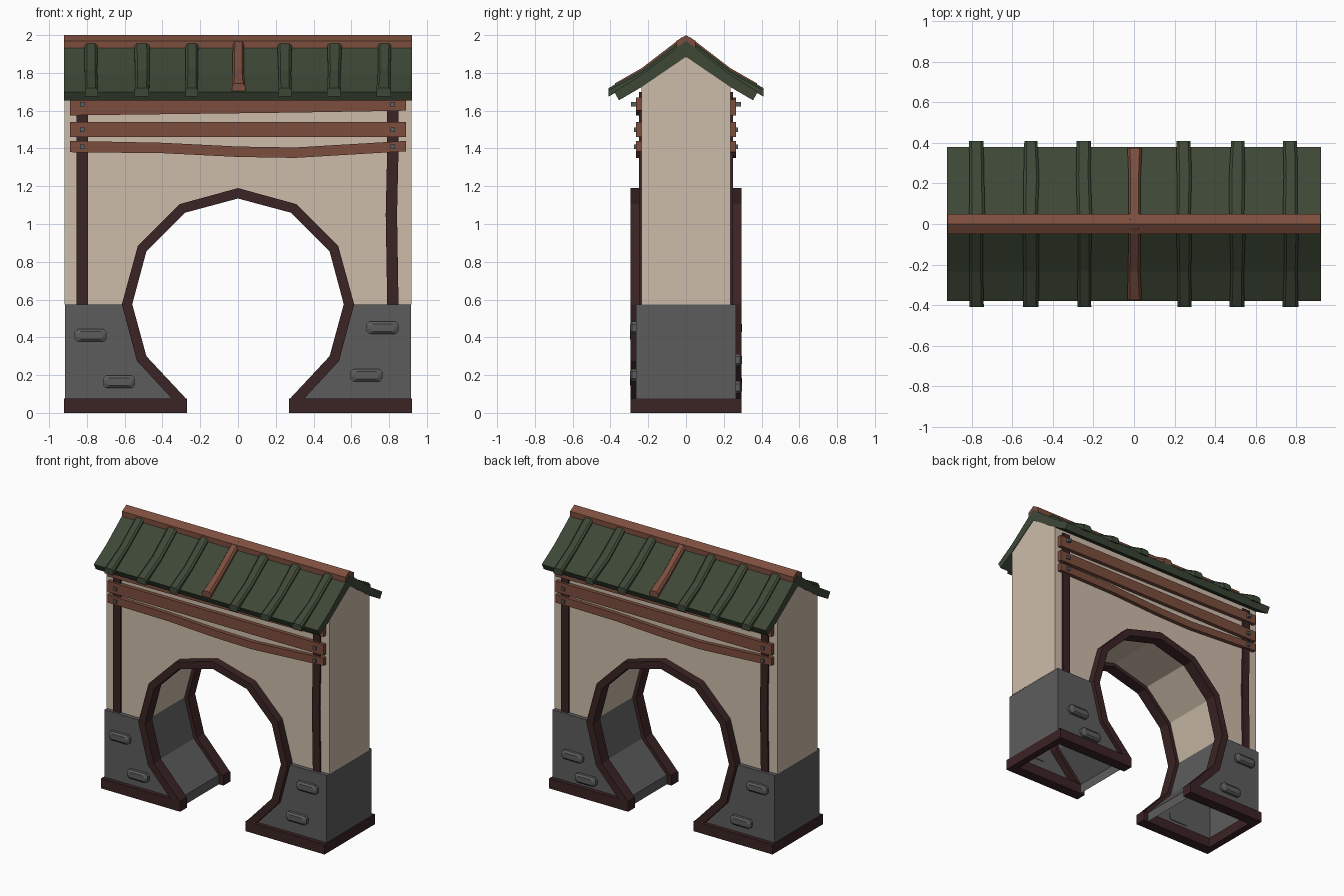
import bpy, bmesh, random

random.seed(4)
if "Cube" in bpy.data.objects:
    bpy.data.objects.remove(bpy.data.objects["Cube"], do_unlink=True)


def material(name, rgb):
    m = bpy.data.materials.new(name)
    m.use_nodes = True
    m.diffuse_color = (*rgb, 1)
    m.node_tree.nodes["Principled BSDF"].inputs["Base Color"].default_value = (*rgb, 1)
    return m


PLASTER = material("cream plaster", (0.61, 0.505, 0.40))
STONE = material("grey stone", (0.108, 0.108, 0.108))
DARK = material("dark wood", (0.044, 0.017, 0.018))
BROWN = material("red brown wood", (0.20, 0.075, 0.048))
GREEN = material("green roof", (0.047, 0.064, 0.037))
IRON = material("iron", (0.10, 0.115, 0.13))


def loft(name, rings, mat, open_below=None):
    """Skin a list of equal-length closed rings and cap both ends."""
    bm = bmesh.new()
    vs = [[bm.verts.new(p) for p in ring] for ring in rings]
    n = len(vs[0])
    for a, b in zip(vs, vs[1:]):
        for i in range(n):
            j = (i + 1) % n
            bm.faces.new((a[i], a[j], b[j], b[i]))
    bm.faces.new(vs[0][::-1])
    bm.faces.new(vs[-1])
    bmesh.ops.recalc_face_normals(bm, faces=bm.faces)
    if open_below is not None:
        bm.normal_update()
        under = [f for f in bm.faces if f.normal.z < -0.9
                 and f.calc_center_median().z < open_below]
        bmesh.ops.delete(bm, geom=under, context="FACES_ONLY")
    mesh = bpy.data.meshes.new(name)
    bm.to_mesh(mesh)
    bm.free()
    mesh.materials.append(mat)
    ob = bpy.data.objects.new(name, mesh)
    bpy.context.collection.objects.link(ob)
    return ob


def along_y(name, pts, y0, y1, mat, s=1, **kw):
    """Extrude an x-z outline in y; s = -1 turns it half round z."""
    return loft(name, [[(s * x, s * y, z) for x, z in pts] for y in (y0, y1)], mat, **kw)


def along_x(name, pts, x0, x1, mat):
    """Extrude a y-z outline in x."""
    return loft(name, [[(x, y, z) for y, z in pts] for x in (x0, x1)], mat)


def box(x0, x1, z0, z1):
    return [(x0, z0), (x1, z0), (x1, z1), (x0, z1)]


def flip(pts):
    return [(-x, z) for x, z in pts]


# Arch outlines, right-hand half from the ground to the crown
inner = [(0.27, 0.07), (0.485, 0.30), (0.56, 0.575), (0.485, 0.855), (0.28, 1.06), (0, 1.135)]
outer = [(0.345, 0.07), (0.535, 0.275), (0.615, 0.575), (0.53, 0.885), (0.31, 1.105), (0, 1.19)]
middle = [((a + c) / 2, (b + d) / 2) for (a, b), (c, d) in zip(inner, outer)]


def whole(half):
    return half + flip(half[-2::-1])


# Plastered wall with gable
top = 1.71
along_y("wall", [(0.918, top), (0.918, 0.575)] + whole(middle[2:])
        + [(-0.918, 0.575), (-0.918, top)], -0.235, 0.235, PLASTER, open_below=0.6)
along_x("gable", [(-0.235, top), (0.235, top), (0.235, 1.75), (0, 1.92), (-0.235, 1.75)],
        -0.918, 0.918, PLASTER)

# Stone legs, hollow underneath
leg = [(0.916, 0.0), (0.916, 0.575), middle[2], middle[1], middle[0], (middle[0][0], 0.0)]
for side, pts in (("left", leg), ("right", flip(leg))):
    along_y("stone_leg_" + side, pts, -0.265, 0.265, STONE, open_below=0.05)
    end = box(0.868, 0.92, 0, 0.075)
    along_y("base_end_" + side, end if side == "left" else flip(end), -0.293, 0.293, DARK)

# Raised stones: x, z on each face (in the turned frame for the back)
bricks = {1: [(-0.78, 0.41), (-0.63, 0.165), (0.765, 0.45), (0.68, 0.20)],
          -1: [(-0.74, 0.28), (-0.63, 0.135), (0.78, 0.45), (0.65, 0.165)]}


def brick(name, x, z, s):
    rings = []
    for y, w, h in ((-0.26, 0.085, 0.033), (-0.285, 0.085, 0.033), (-0.296, 0.068, 0.02)):
        c = 0.015
        pts = [(w, h - c), (w - c, h), (c - w, h), (-w, h - c),
               (-w, c - h), (c - w, -h), (w - c, -h), (w, c - h)]
        rings.append([(s * (x + a), s * y, z + b) for a, b in pts])
    loft(name, rings, STONE)


# Timber on the front, repeated half turned on the back
for face, s in (("front", 1), ("back", -1)):
    along_y(face + "_arch_trim", whole(outer) + whole(inner)[::-1], -0.295, -0.21, DARK, s)
    for side, k in (("a", 1), ("b", -1)):
        base = box(0.27, 0.92, 0, 0.075)
        along_y(f"{face}_base_{side}", base if k > 0 else flip(base), -0.295, -0.215, DARK, s)
    along_y(face + "_straight_post", box(-0.855, -0.795, 0.57, 1.7), -0.248, -0.225, DARK, s)
    along_y(face + "_bent_post",
            [(0.79, 0.57), (0.85, 0.57), (0.842, 1.05), (0.85, 1.4), (0.85, 1.7),
             (0.79, 1.7), (0.79, 1.4), (0.782, 1.05)], -0.248, -0.225, DARK, s)
    beams = {
        "top": [(-0.89, 1.575), (0.3, 1.59), (0.89, 1.60), (0.89, 1.67), (-0.89, 1.66)],
        "middle": box(-0.89, 0.89, 1.46, 1.54),
        "bottom": [(-0.89, 1.38), (-0.4, 1.375), (0, 1.355), (0.3, 1.35), (0.89, 1.385),
                   (0.89, 1.44), (0.3, 1.405), (0, 1.41), (-0.4, 1.43), (-0.89, 1.44)]}
    for part, pts in beams.items():
        along_y(f"{face}_{part}_beam", pts, -0.264, -0.23, BROWN, s)
    for x in (-0.825, 0.82):
        for z, y in ((1.635, -0.29), (1.5, -0.276), (1.408, -0.276)):
            along_y(face + "_nail", box(x - 0.012, x + 0.012, z - 0.012, z + 0.012),
                    y, -0.25, IRON, s)
    for i, (x, z) in enumerate(bricks[s]):
        brick(f"{face}_brick_{i + 1}", x, z, s)

# Roof slab with a kinked slope
slope_top = [(0.38, 1.70), (0.235, 1.79), (0, 1.97)]
slope_low = [(0.355, 1.655), (0.235, 1.725), (0, 1.885)]
along_x("roof", whole(slope_top) + whole(slope_low)[::-1], -0.922, 0.922, GREEN)

# Ridge pole
along_x("ridge_pole", [(0, 2.0), (0.05, 1.97), (0.05, 1.91), (0, 1.88), (-0.05, 1.91),
                       (-0.05, 1.97)], -0.92, 0.92, BROWN)


def strip(name, x, path, mat, s, rise):
    """Chamfered strip down the slope; path holds y, z, half width."""
    rings = []
    for y, z, w in path:
        cx = x + random.uniform(-0.004, 0.004)
        section = [(-w, -0.02), (-w, rise * 0.5), (-0.65 * w, rise), (0.65 * w, rise),
                   (w, rise * 0.5), (w, -0.02)]
        rings.append([(cx + a, s * y, z + b) for a, b in section])
    loft(name, rings, mat)


# Cover tiles and centre rafter on both slopes
for face, s in (("front", -1), ("back", 1)):
    for i, x in enumerate((-0.775, -0.507, -0.247, 0.246, 0.51, 0.773)):
        widths = [random.uniform(0.032, 0.04) for _ in range(3)]
        path = zip((0.03, 0.235, 0.41), (1.947, 1.79, 1.695), widths)
        strip(f"{face}_tile_{i + 1}", x, path, GREEN, s, 0.025)
    strip(face + "_rafter", 0, [(0.02, 1.955, 0.03), (0.235, 1.79, 0.03),
                                (0.375, 1.71, 0.036)], BROWN, s, 0.035)
